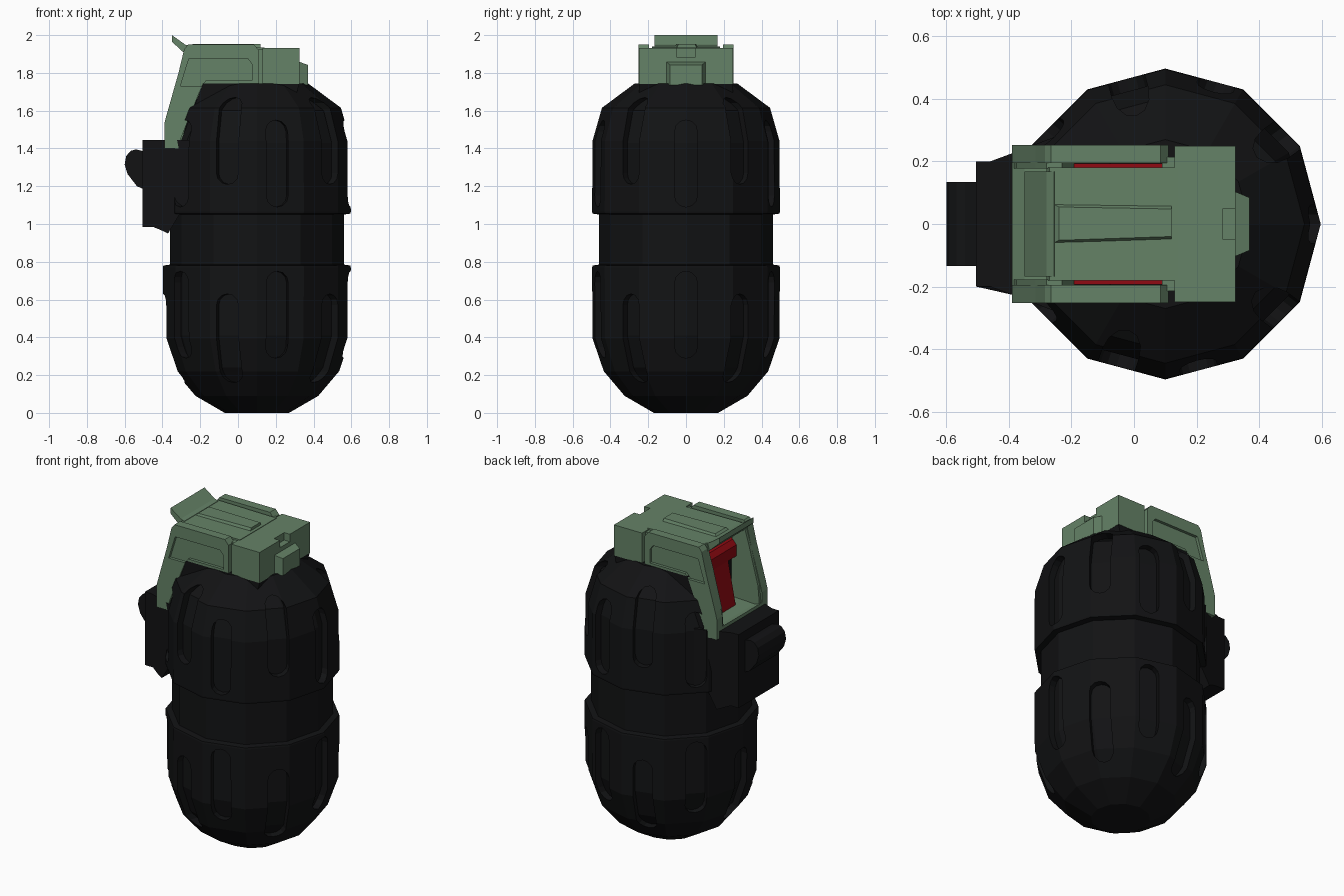
import bpy, bmesh
from math import radians, sin, cos, pi
from mathutils import Matrix

if "Cube" in bpy.data.objects:
    bpy.data.objects.remove(bpy.data.objects["Cube"])

CX = 0.10  # axis of the round body


def material(name, rgb):
    m = bpy.data.materials.new(name)
    m.diffuse_color = (*rgb, 1)
    m.use_nodes = True
    m.node_tree.nodes["Principled BSDF"].inputs["Base Color"].default_value = m.diffuse_color
    return m


BLACK = material("black", (0.006, 0.0063, 0.007))
GREEN = material("green", (0.13, 0.225, 0.135))
RED = material("red", (0.28, 0.003, 0.006))


def finish(name, bm, mat):
    bmesh.ops.recalc_face_normals(bm, faces=bm.faces)
    me = bpy.data.meshes.new(name)
    bm.to_mesh(me)
    bm.free()
    if mat:
        me.materials.append(mat)
    ob = bpy.data.objects.new(name, me)
    bpy.context.collection.objects.link(ob)
    return ob


def add_prism(bm, pts, axis, a, b, matrix=None):
    """Extrude a 2D outline along an axis from a to b."""
    put = {"x": lambda p, t: (t, p[0], p[1]),
           "y": lambda p, t: (p[0], t, p[1]),
           "z": lambda p, t: (p[0], p[1], t)}[axis]
    lo = [bm.verts.new(put(p, a)) for p in pts]
    hi = [bm.verts.new(put(p, b)) for p in pts]
    bm.faces.new(lo)
    bm.faces.new(hi)
    for i in range(len(pts)):
        j = (i + 1) % len(pts)
        bm.faces.new((lo[i], lo[j], hi[j], hi[i]))
    if matrix:
        bmesh.ops.transform(bm, matrix=matrix, verts=lo + hi)


def prism(name, pts, axis, a, b, mat):
    bm = bmesh.new()
    add_prism(bm, pts, axis, a, b)
    return finish(name, bm, mat)


def rect(x0, x1, z0, z1):
    return [(x0, z0), (x1, z0), (x1, z1), (x0, z1)]


def lathe(name, profile, mat, n=12):
    bm = bmesh.new()
    rings = [[bm.verts.new((CX + r * cos(2 * pi * i / n), r * sin(2 * pi * i / n), z))
              for i in range(n)] for r, z in profile]
    for a, b in zip(rings, rings[1:]):
        for i in range(n):
            j = (i + 1) % n
            bm.faces.new((a[i], a[j], b[j], b[i]))
    bm.faces.new(rings[0])
    bm.faces.new(rings[-1])
    return finish(name, bm, mat)


def combine(ob, *steps):
    """Apply boolean steps (operation, helper) and remove the helpers."""
    for op, helper in steps:
        helper.hide_render = True
        m = ob.modifiers.new("step", "BOOLEAN")
        m.operation, m.object, m.solver = op, helper, "EXACT"
    dg = bpy.context.evaluated_depsgraph_get()
    me = bpy.data.meshes.new_from_object(ob.evaluated_get(dg))
    ob.modifiers.clear()
    ob.data = me
    for _, helper in steps:
        bpy.data.objects.remove(helper)


# Round body with waist groove, and the inner core that forms the slot floors
body = lathe("body", [(0.17, 0), (0.325, 0.09), (0.435, 0.22), (0.495, 0.395),
                      (0.497, 0.77), (0.495, 0.78), (0.46, 0.785), (0.46, 1.05),
                      (0.495, 1.055), (0.497, 1.065), (0.495, 1.44), (0.445, 1.615),
                      (0.27, 1.745)], BLACK)
core = lathe("body_core", [(0.14, 0.03), (0.295, 0.115), (0.4, 0.24), (0.456, 0.41),
                           (0.456, 1.43), (0.405, 1.6), (0.24, 1.715)], BLACK)

# Staggered vertical slots, two rows around the body
bm = bmesh.new()
slot_angles = [0, 36, 70, 105, 142, 180, -146, -109, -77, -37]
w = 0.06
for k, ang in enumerate(slot_angles):
    spans = [(0.16, 0.63), (1.21, 1.67)] if k % 2 else [(0.29, 0.75), (1.09, 1.55)]
    turn = Matrix.Translation((CX, 0, 0)) @ Matrix.Rotation(radians(ang), 4, "Z")
    for z0, z1 in spans:
        arc = [pi * i / 6 for i in range(7)]
        pts = [(w * cos(t), z1 - w + w * sin(t)) for t in arc]
        pts += [(-w * cos(t), z0 + w - w * sin(t)) for t in arc]
        add_prism(bm, pts, "x", 0.3, 0.7, turn)
slots = finish("slot_cutter", bm, None)

# Squared shoulder under the cap, then the hollow bay behind the cap
shoulder = prism("shoulder", [(-0.31, 1.42), (0.1, 1.42), (0.31, 1.69), (0.325, 1.744),
                              (-0.185, 1.744)], "y", -0.248, 0.248, BLACK)
bay = prism("bay_cutter", rect(-0.7, -0.19, 1.45, 2.1), "y", -0.19, 0.19, None)
combine(body, ("DIFFERENCE", slots), ("UNION", core), ("UNION", shoulder), ("DIFFERENCE", bay))

# Rear mounting block, widening into the body, and its rounded button
block = prism("rear_block", [(-0.505, 0.985), (-0.45, 0.985), (-0.39, 0.96), (-0.37, 0.95),
                             (-0.31, 1.05), (-0.25, 1.055), (-0.25, 1.445), (-0.39, 1.445),
                             (-0.46, 1.445), (-0.505, 1.445)], "y", -0.2, 0.2, BLACK)
for v in block.data.vertices:
    if v.co.x > -0.3:
        v.co.y *= 1.4
    elif v.co.x > -0.44:
        v.co.y *= 1.13
prism("rear_button", [(-0.5, 1.185), (-0.535, 1.2), (-0.585, 1.265), (-0.6, 1.315),
                      (-0.592, 1.36), (-0.568, 1.387), (-0.54, 1.395), (-0.5, 1.385)],
      "y", -0.135, 0.135, BLACK)

# Side plates with a shallow outer pocket, and the inner walls of the rear bay
plate_outline = [(-0.39, 1.4), (-0.31, 1.4), (-0.3, 1.46), (-0.185, 1.745), (0.11, 1.745),
                 (0.11, 1.92), (0.085, 1.95), (-0.265, 1.95), (-0.285, 1.925),
                 (-0.315, 1.8), (-0.38, 1.57), (-0.39, 1.53)]
pocket_outline = [(-0.305, 1.73), (-0.195, 1.73), (-0.17, 1.76), (0.075, 1.76),
                  (0.075, 1.845), (0.052, 1.875), (-0.26, 1.875)]
for side, s in (("left", 1), ("right", -1)):
    plate = prism("side_plate_" + side, plate_outline, "y", s * 0.195, s * 0.252, GREEN)
    combine(plate, ("DIFFERENCE", prism("pocket_cutter", pocket_outline, "y",
                                        s * 0.234, s * 0.3, None)))
    prism("bay_wall_" + side, [(-0.385, 1.45), (-0.185, 1.45), (-0.185, 1.8), (-0.23, 1.92),
                               (-0.28, 1.92), (-0.315, 1.8), (-0.375, 1.57)],
          "y", s * 0.178, s * 0.2, GREEN)

# Ledge closing the bottom of the rear opening
prism("rear_ledge", [(-0.39, 1.4), (-0.2, 1.4), (-0.2, 1.46), (-0.35, 1.453), (-0.39, 1.465)],
      "y", -0.2, 0.2, GREEN)

# Top deck with raised rear flare and bevelled centre rib
prism("top_deck", [(-0.28, 1.9), (0.14, 1.9), (0.14, 1.935), (-0.27, 1.94)],
      "y", -0.18, 0.18, GREEN)
prism("rear_flare", [(-0.35, 2.0), (-0.35, 1.965), (-0.285, 1.905), (-0.24, 1.905),
                     (-0.255, 1.942), (-0.28, 1.95)], "y", -0.168, 0.168, GREEN)
rib = prism("centre_rib", [(-0.265, 0.068), (-0.265, -0.065), (0.12, -0.05), (0.12, 0.06)],
            "z", 1.93, 1.952, GREEN)
for v in rib.data.vertices:
    if v.co.z > 1.94:
        v.co.y *= 0.8
        v.co.x = max(v.co.x, -0.24)

# Front housing with top notch, neck joining it to the deck
house = prism("front_housing", [(0.13, -0.25), (0.325, -0.25), (0.325, 0.25), (0.13, 0.25)],
              "z", 1.74, 1.932, GREEN)
combine(house, ("DIFFERENCE", prism("notch_cutter", rect(0.285, 0.4, 1.885, 2.0), "y",
                                    -0.05, 0.05, None)))
prism("housing_neck", rect(0.09, 0.14, 1.74, 1.925), "y", -0.215, 0.215, GREEN)

# Tapered nose on the front housing
nose = prism("front_nose", rect(-0.105, 0.105, 1.735, 1.86), "x", 0.32, 0.37, GREEN)
for v in nose.data.vertices:
    if v.co.x > 0.35:
        v.co.y *= 0.8
        if v.co.z > 1.8:
            v.co.z = 1.842

# Red striker: wide head across the bay and slanted stem
prism("striker_head", [(-0.225, 1.72), (-0.18, 1.7), (0.09, 1.745), (0.09, 1.82),
                       (-0.2, 1.82), (-0.225, 1.79)], "y", -0.194, 0.194, RED)
prism("striker_stem", [(-0.28, 1.43), (-0.18, 1.43), (-0.15, 1.76), (-0.215, 1.76)],
      "y", -0.1, 0.1, RED)
